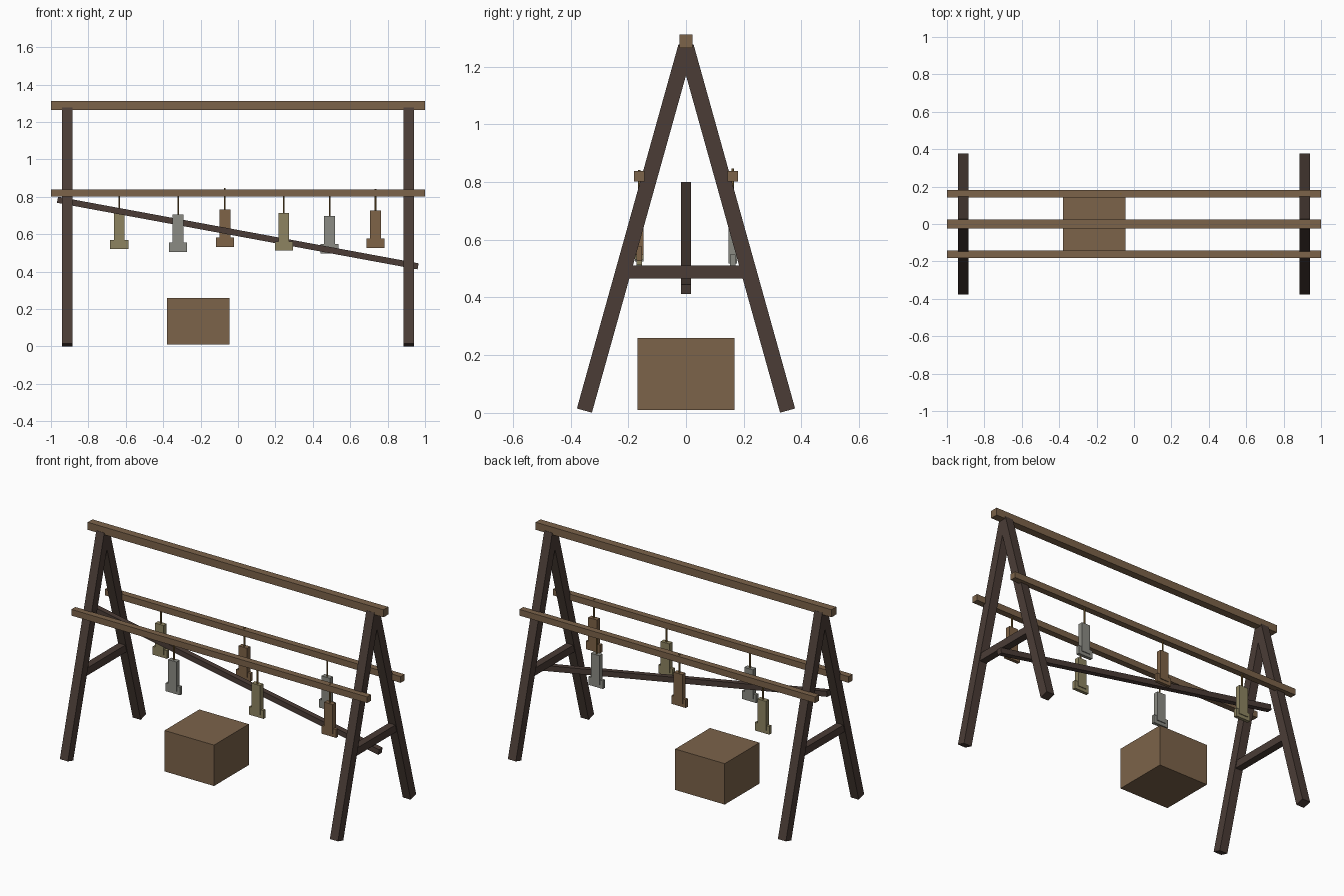
import bpy
from mathutils import Vector, Matrix

cube = bpy.data.objects.get("Cube")
if cube:
    bpy.data.objects.remove(cube, do_unlink=True)


def material(name, r, g, b):
    m = bpy.data.materials.new(name)
    m.use_nodes = True
    m.diffuse_color = (r, g, b, 1)
    m.node_tree.nodes["Principled BSDF"].inputs["Base Color"].default_value = (r, g, b, 1)
    return m


light_wood = material("light wood", 0.2, 0.125, 0.068)
dark_wood = material("dark wood", 0.07, 0.046, 0.037)
olive = material("olive", 0.27, 0.23, 0.12)
grey = material("grey", 0.26, 0.26, 0.23)
brown = material("brown", 0.21, 0.125, 0.063)
rope = material("rope", 0.22, 0.13, 0.035)


def finish(name, mat, matrix):
    ob = bpy.context.object
    ob.name = name
    ob.data.transform(matrix)
    ob.data.materials.append(mat)
    return ob


def box(name, centre, size, mat):
    bpy.ops.mesh.primitive_cube_add(size=1)
    return finish(name, mat, Matrix.Translation(centre) @ Matrix.Diagonal((*size, 1)))


def beam(name, start, end, width, depth, mat):
    """Square-cut beam between two points; both lie in a plane along x or y."""
    a, b = Vector(start), Vector(end)
    along = (b - a).normalized()
    side = Vector((1, 0, 0)) if abs(along.x) < 0.01 else Vector((0, 1, 0))
    across = along.cross(side)
    frame = Matrix((side, across, along)).transposed().to_4x4()
    bpy.ops.mesh.primitive_cube_add(size=1)
    scale = Matrix.Diagonal((width, depth, (b - a).length, 1))
    return finish(name, mat, Matrix.Translation((a + b) / 2) @ frame @ scale)


# Top ridge and the two side rails
box("ridge_beam", (0, 0, 1.288), (2, 0.046, 0.046), light_wood)
for label, s in (("front", -1), ("back", 1)):
    box(label + "_rail", (0, s * 0.162, 0.82), (2, 0.038, 0.038), light_wood)

# A-frame ends
for end, x in (("right", -0.913), ("left", 0.913)):
    for label, s in (("front", -1), ("back", 1)):
        beam(f"{label}_{end}_leg", (x, s * 0.352, 0.008), (x, 0, 1.27), 0.054, 0.054, dark_wood)
    box(end + "_crossbar", (x, 0, 0.488), (0.045, 0.42, 0.046), dark_wood)

# Sloping brace
beam("diagonal_brace", (-0.965, 0, 0.784), (0.963, 0, 0.428), 0.033, 0.033, dark_wood)

# Crate on the ground
box("crate", (-0.212, 0, 0.135), (0.335, 0.336, 0.25), light_wood)

# Hanging tools: x, side, top height, colour
tools = ((-0.635, 1, 0.72, olive), (-0.32, -1, 0.705, grey), (-0.07, 1, 0.732, brown),
         (0.245, -1, 0.712, olive), (0.49, 1, 0.698, grey), (0.735, -1, 0.727, brown))
for i, (x, s, top, mat) in enumerate(tools, 1):
    y = s * 0.162
    bpy.ops.mesh.primitive_cylinder_add(vertices=6, radius=0.005, depth=0.12)
    finish(f"cord_{i}", rope, Matrix.Translation((x, y, top + 0.055)))
    box(f"tool_body_{i}", (x, y, top - 0.09), (0.058, 0.03, 0.18), mat)
    box(f"tool_foot_{i}", (x, y, top - 0.175), (0.097, 0.02, 0.05), mat)
